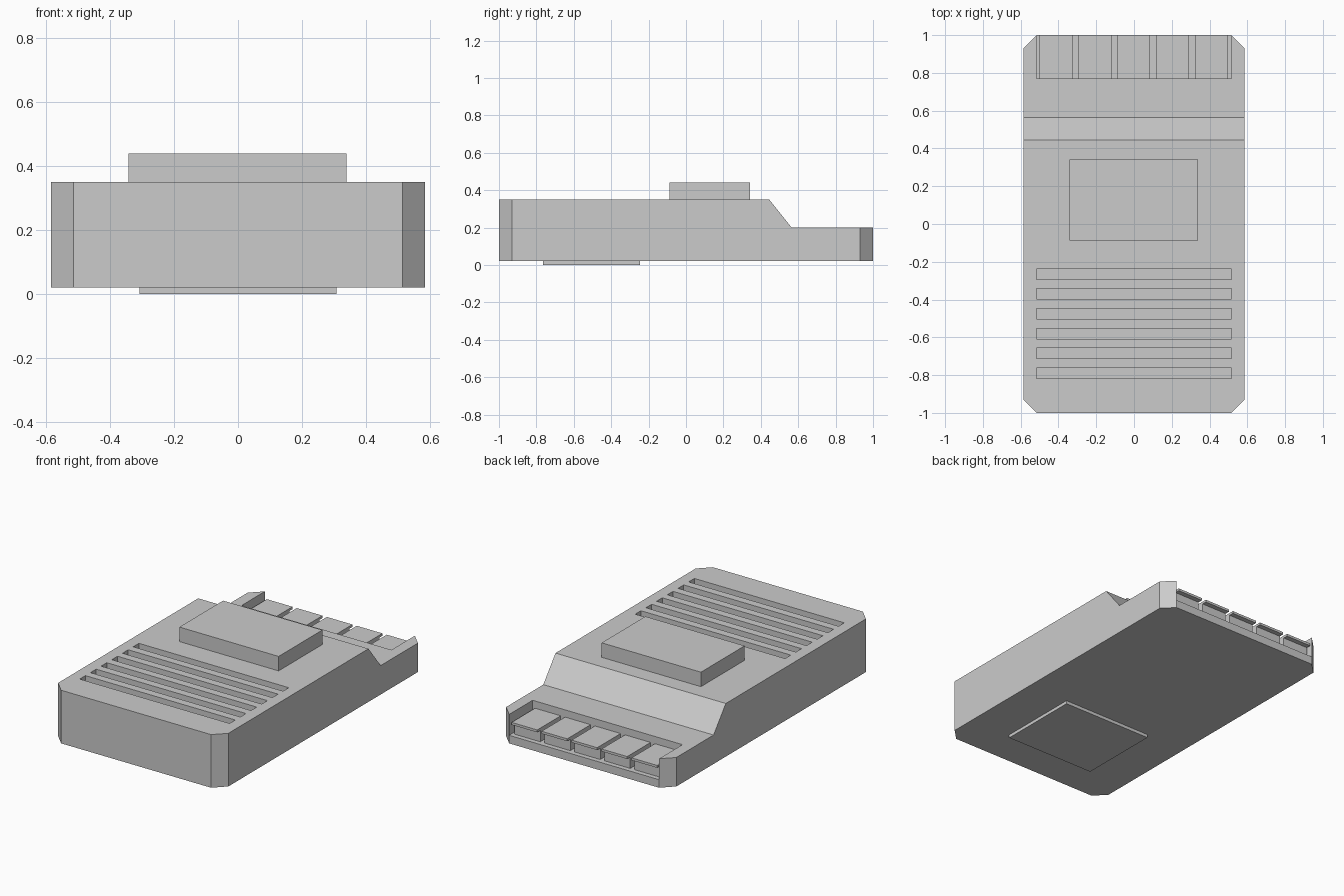
import bpy, bmesh

if "Cube" in bpy.data.objects:
    bpy.data.objects.remove(bpy.data.objects["Cube"])


def add_object(name, bm):
    bmesh.ops.recalc_face_normals(bm, faces=bm.faces)
    mesh = bpy.data.meshes.new(name)
    bm.to_mesh(mesh)
    bm.free()
    obj = bpy.data.objects.new(name, mesh)
    bpy.context.collection.objects.link(obj)
    return obj


def boxes(name, specs):
    """One object from boxes given as (x0, x1), (y0, y1), (z0, z1)."""
    bm = bmesh.new()
    for spec in specs:
        verts = bmesh.ops.create_cube(bm, size=1)["verts"]
        for v in verts:
            v.co = [(a + b) / 2 + c * (b - a) for c, (a, b) in zip(v.co, spec)]
    return add_object(name, bm)


W = 0.585       # half width of body
IN = 0.515      # half width of slots and rear pocket
BASE, TOP, STEP = 0.02, 0.35, 0.2
FLOOR = 0.07    # pocket floor

# Body: side profile extruded across x, with chamfered vertical corners
profile = [(-1, BASE), (1, BASE), (1, STEP), (0.565, STEP), (0.445, TOP), (-1, TOP)]
bm = bmesh.new()
face = bm.faces.new([bm.verts.new((-W, y, z)) for y, z in profile])
ext = bmesh.ops.extrude_face_region(bm, geom=[face])
for v in ext["geom"]:
    if isinstance(v, bmesh.types.BMVert):
        v.co.x = W
corners = [e for e in bm.edges
           if all(abs(abs(v.co.y) - 1) < 1e-4 for v in e.verts)
           and abs(e.verts[0].co.z - e.verts[1].co.z) > 0.1]
bmesh.ops.bevel(bm, geom=corners, offset=0.07, segments=1, affect='EDGES')
body = add_object("body", bm)

# Cutter: six grip slots and the open rear pocket
cuts = [((-IN, IN), (y - 0.028, y + 0.028), (TOP - 0.05, TOP + 0.1))
        for y in (-0.265 - 0.105 * i for i in range(6))]
cuts.append(((-IN, IN), (0.77, 1.1), (FLOOR, 0.3)))
cutter = boxes("slot_cutter", cuts)
cutter.hide_render = True
mod = body.modifiers.new("slots", 'BOOLEAN')
mod.operation = 'DIFFERENCE'
mod.solver = 'EXACT'
mod.object = cutter
bpy.context.view_layer.objects.active = body
bpy.ops.object.modifier_apply(modifier=mod.name)
bpy.data.objects.remove(cutter)

# Raised pad on top and label plate underneath
boxes("top_pad", [((-0.342, 0.34), (-0.087, 0.342), (TOP, 0.44))])
boxes("bottom_plate", [((-0.308, 0.308), (-0.765, -0.245), (0, BASE))])

# Five connector blocks, each with a thin overhanging cap
for i in range(5):
    x = 0.206 * (i - 2) - 0.002
    span = (x - 0.088, x + 0.088)
    boxes(f"connector_block_{i + 1}", [(span, (0.77, 0.97), (FLOOR, 0.14))])
    boxes(f"connector_cap_{i + 1}", [(span, (0.77, 1), (0.14, 0.155))])
